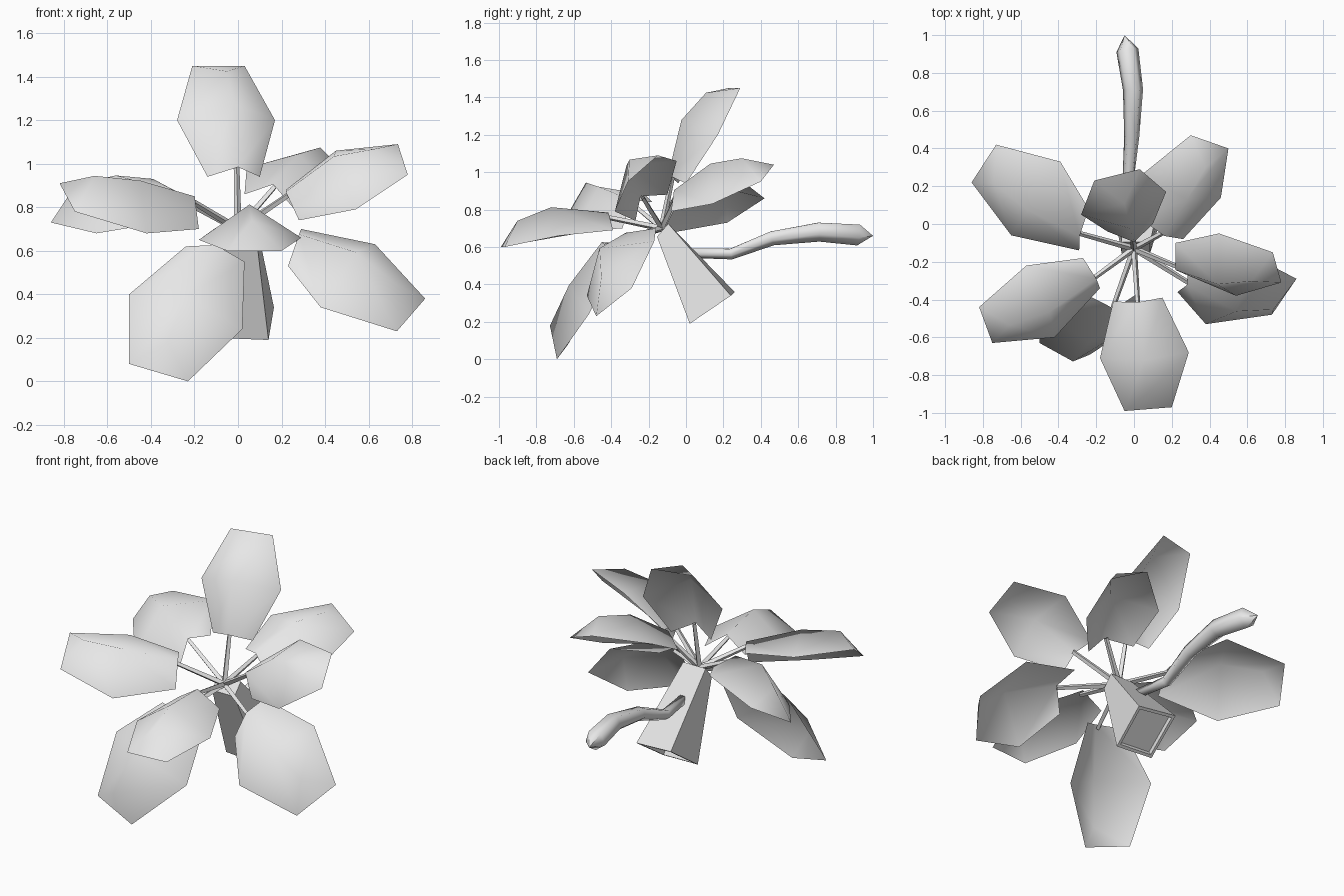
import bpy, math
from mathutils import Vector as V

if "Cube" in bpy.data.objects:
    bpy.data.objects.remove(bpy.data.objects["Cube"])

grey = bpy.data.materials.new("pale grey")
grey.diffuse_color = (0.8, 0.8, 0.8, 1)
grey.use_nodes = True
grey.node_tree.nodes["Principled BSDF"].inputs["Base Color"].default_value = grey.diffuse_color


def make(name, verts, faces, smooth=True):
    me = bpy.data.meshes.new(name)
    me.from_pydata([tuple(v) for v in verts], [], faces)
    me.materials.append(grey)
    for p in me.polygons:
        p.use_smooth = smooth
    ob = bpy.data.objects.new(name, me)
    bpy.context.collection.objects.link(ob)
    return ob


def tube(name, path, radii, sides, smooth=True):
    """Sweep a polygon along a path; a zero radius makes a point."""
    path = [V(p) for p in path]
    verts, faces = [], []
    for i, p in enumerate(path):
        t = (path[min(i + 1, len(path) - 1)] - path[max(i - 1, 0)]).normalized()
        a = t.cross(V((0.31, 0.05, 0.95)) if abs(t.z) < 0.9 else V((1, 0, 0))).normalized()
        b = a.cross(t)
        for k in range(sides):
            w = math.tau * k / sides
            verts.append(p + radii[i] * (math.cos(w) * a + math.sin(w) * b))
    for i in range(len(path) - 1):
        for k in range(sides):
            n = (k + 1) % sides
            faces.append((i * sides + k, i * sides + n,
                          (i + 1) * sides + n, (i + 1) * sides + k))
    faces.append(tuple(range(sides))[::-1])
    return make(name, verts, faces, smooth)


HUB = V((0.0, -0.13, 0.70))


def leaf(name, outline):
    """Domed hexagonal leaf: base, middle and tip pairs with a raised midrib."""
    bl, ml, tl, tr, mr, br = [V(p) for p in outline]
    axis = ((tl + tr) - (bl + br)).normalized()
    n = axis.cross(ml - mr).normalized()
    if n.z < 0:
        n = -n
    bc = (bl + br) / 2 + n * 0.09
    mc = (ml + mr) / 2 + n * 0.16
    tc = (tl + tr) / 2 + n * 0.125 - axis * 0.10
    verts = [bl, bc, br, ml, mc, mr, tl, tc, tr]
    faces = [(0, 1, 4, 3), (1, 2, 5, 4), (3, 4, 7, 6), (4, 5, 8, 7), (6, 7, 8)]
    if (verts[1] - verts[0]).cross(verts[4] - verts[0]).dot(n) < 0:
        faces = [f[::-1] for f in faces]
    make(name, verts, faces)
    # stalk from the hub to just under the midrib
    end = bc - n * 0.02 + axis * 0.02
    tube(name + "_stalk", [HUB, end], [0.017, 0.013], 4, False)


# leaves around the hub
leaf("top_leaf", [(-0.14, -0.04, 0.94), (-0.28, 0.05, 1.20), (-0.21, 0.23, 1.45),
                  (0.03, 0.29, 1.45), (0.17, 0.17, 1.20), (0.10, 0.0, 0.94)])
leaf("front_leaf", [(-0.11, -0.41, 0.70), (-0.18, -0.71, 0.65), (-0.05, -0.99, 0.60),
                    (0.20, -0.97, 0.60), (0.29, -0.68, 0.66), (0.15, -0.39, 0.69)])
leaf("back_left_leaf", [(-0.29, -0.14, 0.74), (-0.65, -0.06, 0.68), (-0.86, 0.22, 0.73),
                        (-0.73, 0.42, 0.86), (-0.39, 0.33, 0.93), (-0.24, 0.08, 0.85)])
leaf("back_right_leaf", [(0.03, 0.03, 0.86), (0.04, 0.26, 0.98), (0.30, 0.47, 1.04),
                         (0.50, 0.40, 0.95), (0.46, 0.14, 0.83), (0.26, -0.08, 0.79)])
leaf("right_leaf", [(0.22, -0.10, 0.88), (0.45, -0.05, 1.06), (0.735, -0.15, 1.09),
                    (0.78, -0.31, 0.95), (0.54, -0.38, 0.79), (0.28, -0.27, 0.74)])
leaf("low_right_leaf", [(0.29, -0.16, 0.70), (0.63, -0.17, 0.63), (0.86, -0.29, 0.38),
                        (0.73, -0.48, 0.23), (0.38, -0.53, 0.34), (0.23, -0.36, 0.53)])
leaf("left_leaf", [(-0.27, -0.18, 0.84), (-0.57, -0.22, 0.88), (-0.82, -0.44, 0.91),
                   (-0.75, -0.63, 0.78), (-0.42, -0.60, 0.68), (-0.18, -0.34, 0.70)])
leaf("low_left_leaf", [(-0.24, -0.38, 0.62), (-0.50, -0.45, 0.40), (-0.50, -0.63, 0.08),
                       (-0.23, -0.69, 0.0), (0.02, -0.52, 0.24), (0.03, -0.36, 0.55)])

# leaning four-sided stump, with a shallow recess underneath
low = [V(p) for p in ((0.14, 0.02, 0.19), (-0.10, 0.03, 0.20),
                      (-0.08, 0.26, 0.36), (0.165, 0.24, 0.34))]
high = [V(p) for p in ((0.085, -0.155, 0.655), (-0.065, -0.155, 0.655),
                       (-0.065, -0.095, 0.725), (0.085, -0.095, 0.725))]
mid = sum(low, V()) / 4
up = (sum(high, V()) / 4 - mid).normalized()
rim = [p.lerp(mid, 0.13) for p in low]
deep = [p + up * 0.03 for p in rim]
fs = [(7, 6, 5, 4), (12, 13, 14, 15)]
for k in range(4):
    j = (k + 1) % 4
    fs += [(k, k + 4, j + 4, j), (k, j, j + 8, k + 8), (k + 8, j + 8, j + 12, k + 12)]
make("stump", low + high + rim + deep, fs, False)

# curved shoot at the back, ending in a pointed bud
tube("back_shoot",
     [(0.0, 0.02, 0.57), (-0.03, 0.24, 0.565), (-0.012, 0.46, 0.65),
      (-0.005, 0.71, 0.685), (-0.035, 0.92, 0.67), (-0.05, 1.0, 0.66)],
     [0.028, 0.032, 0.042, 0.056, 0.062, 0.0], 5)
